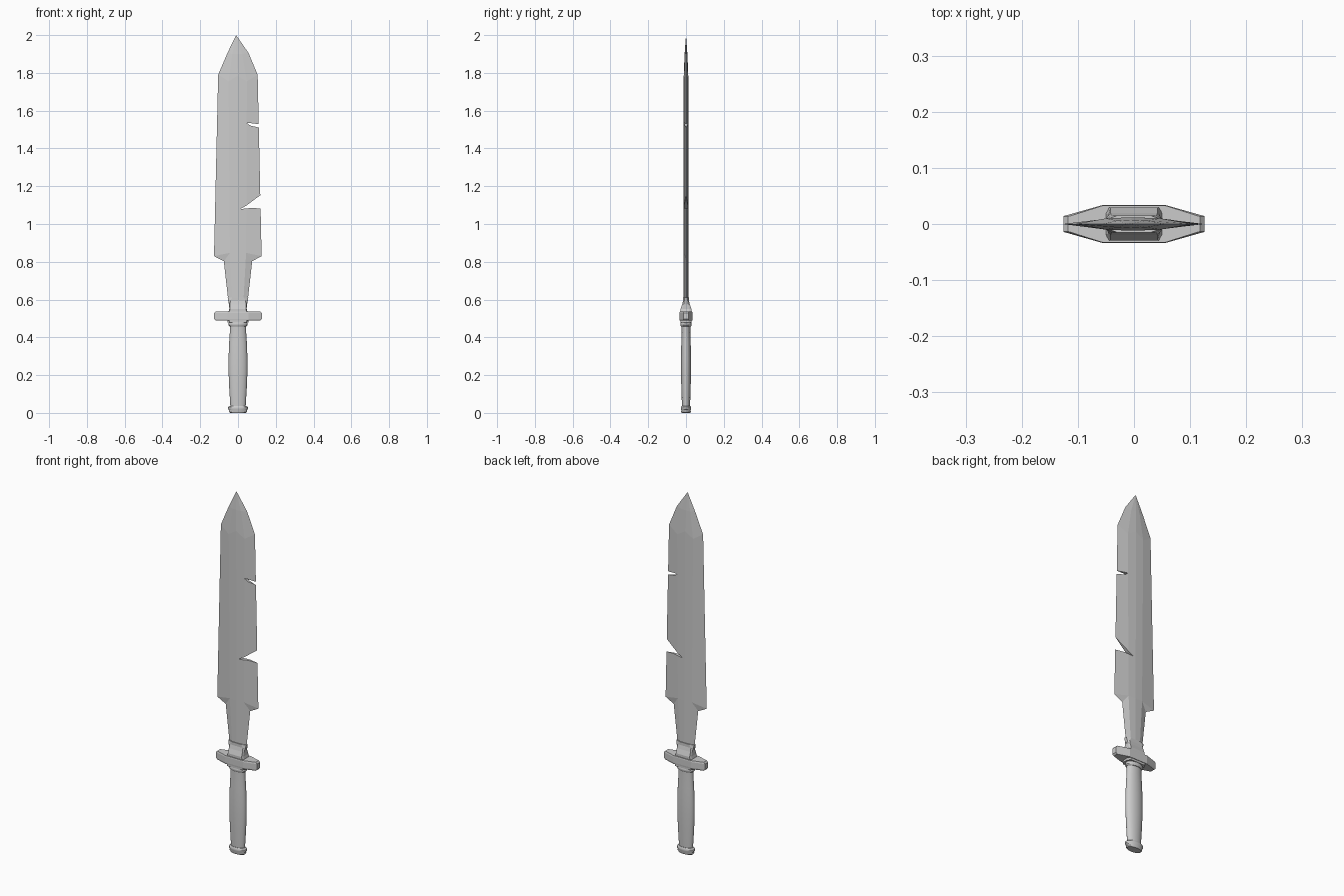
import bpy, bmesh, math

if "Cube" in bpy.data.objects:
    bpy.data.objects.remove(bpy.data.objects["Cube"])


def loft(name, rings, smooth=False):
    """Solid skinned through equal-length point rings, capped at both ends."""
    bm = bmesh.new()
    rows = [[bm.verts.new(p) for p in ring] for ring in rings]
    n = len(rows[0])
    for a, b in zip(rows, rows[1:]):
        for i in range(n):
            j = (i + 1) % n
            bm.faces.new((a[i], a[j], b[j], b[i]))
    bm.faces.new(rows[0][::-1])
    bm.faces.new(rows[-1])
    bmesh.ops.remove_doubles(bm, verts=bm.verts, dist=1e-5)
    bmesh.ops.recalc_face_normals(bm, faces=bm.faces)
    me = bpy.data.meshes.new(name)
    bm.to_mesh(me)
    bm.free()
    ob = bpy.data.objects.new(name, me)
    bpy.context.collection.objects.link(ob)
    bpy.ops.object.select_all(action='DESELECT')
    ob.select_set(True)
    bpy.context.view_layer.objects.active = ob
    if smooth:
        bpy.ops.object.shade_smooth_by_angle(angle=math.radians(35))
    return ob


def oval(rx, ry, z, n=24):
    return [(rx * math.cos(2 * math.pi * i / n), ry * math.sin(2 * math.pi * i / n), z)
            for i in range(n)]


def octagon(x1, y1, x2, y2, z):
    return [(x1, -y1, z), (x1, y1, z), (x2, y2, z), (-x2, y2, z),
            (-x1, y1, z), (-x1, -y1, z), (-x2, -y2, z), (x2, -y2, z)]


def blade_ring(left, right, ze, lb, rb, zb, yb, zc, yc, xc=0):
    """Cross-section: two sharp edges, bevel lines and a centre ridge."""
    front = [(lb, -yb, zb), (xc, -yc, zc), (rb, -yb, zb)]
    back = [(x, -y, z) for x, y, z in reversed(front)]
    return [(left, 0, ze)] + front + [(right, 0, ze)] + back


# Blade: narrow root, stepped shoulder, long body, pointed tip
blade = loft("blade", [
    blade_ring(-.05, .05, .58, -.028, .028, .58, .01, .58, .012),
    blade_ring(-.075, .075, .803, -.043, .043, .847, .01, .847, .012),
    blade_ring(-.127, .125, .83, -.043, .043, .847, .01, .847, .012),
    blade_ring(-.105, .104, 1.79, -.05, .047, 1.755, .01, 1.785, .012, -.003),
    blade_ring(-.056, .056, 1.905, -.03, .022, 1.9, .006, 1.9, .0075, -.006),
    blade_ring(-.01, -.01, 2, -.01, -.01, 2, 0, 2, 0, -.01),
])

# Two nicks cut from the right edge
nicks = [
    [(.2, 1.494), (.105, 1.512), (.065, 1.521), (.046, 1.535), (.065, 1.534), (.1, 1.53), (.2, 1.53)],
    [(.2, 1.08), (.12, 1.082), (.07, 1.085), (.012, 1.079), (.045, 1.098), (.115, 1.15), (.2, 1.213)],
]
for outline in nicks:
    cutter = loft("nick_cutter", [[(x, y, z) for x, z in outline] for y in (-.1, .1)])
    cutter.hide_render = True
    mod = blade.modifiers.new("nick", 'BOOLEAN')
    mod.operation = 'DIFFERENCE'
    mod.solver = 'EXACT'
    mod.object = cutter
    bpy.context.view_layer.objects.active = blade
    bpy.ops.object.modifier_apply(modifier=mod.name)
    bpy.data.objects.remove(cutter)

# Collar clamping the blade root, thinning upwards
loft("blade_collar", [
    octagon(.052, .018, .046, .029, .53),
    octagon(.046, .018, .042, .029, .55),
    octagon(.047, .012, .042, .02, .575),
    octagon(.051, .009, .04, .015, .595),
    octagon(.055, .006, .03, .015, .612),
])

# Cross guard with chamfered ends
loft("guard", [
    octagon(.118, .013, .055, .033, .489),
    octagon(.126, .014, .055, .034, .497),
    octagon(.126, .014, .055, .034, .528),
    octagon(.118, .013, .055, .033, .536),
])

# Plate below the guard
loft("guard_plate", [octagon(.056, .014, .045, .03, z) for z in (.478, .492)])

# Grip with ferrule and pommel, oval in section
loft("grip_ferrule", [oval(.045, .026, .458), oval(.05, .03, .464),
                      oval(.05, .03, .475), oval(.046, .027, .48)], True)
loft("grip", [oval(rx, rx * .53, z) for rx, z in (
    (.04, .025), (.042, .06), (.047, .14), (.05, .22), (.05, .29),
    (.047, .37), (.043, .43), (.043, .465))], True)
loft("pommel", [oval(rx, rx * .53, z) for rx, z in (
    (.042, 0), (.048, .006), (.047, .014), (.052, .02), (.052, .03), (.044, .037))], True)
